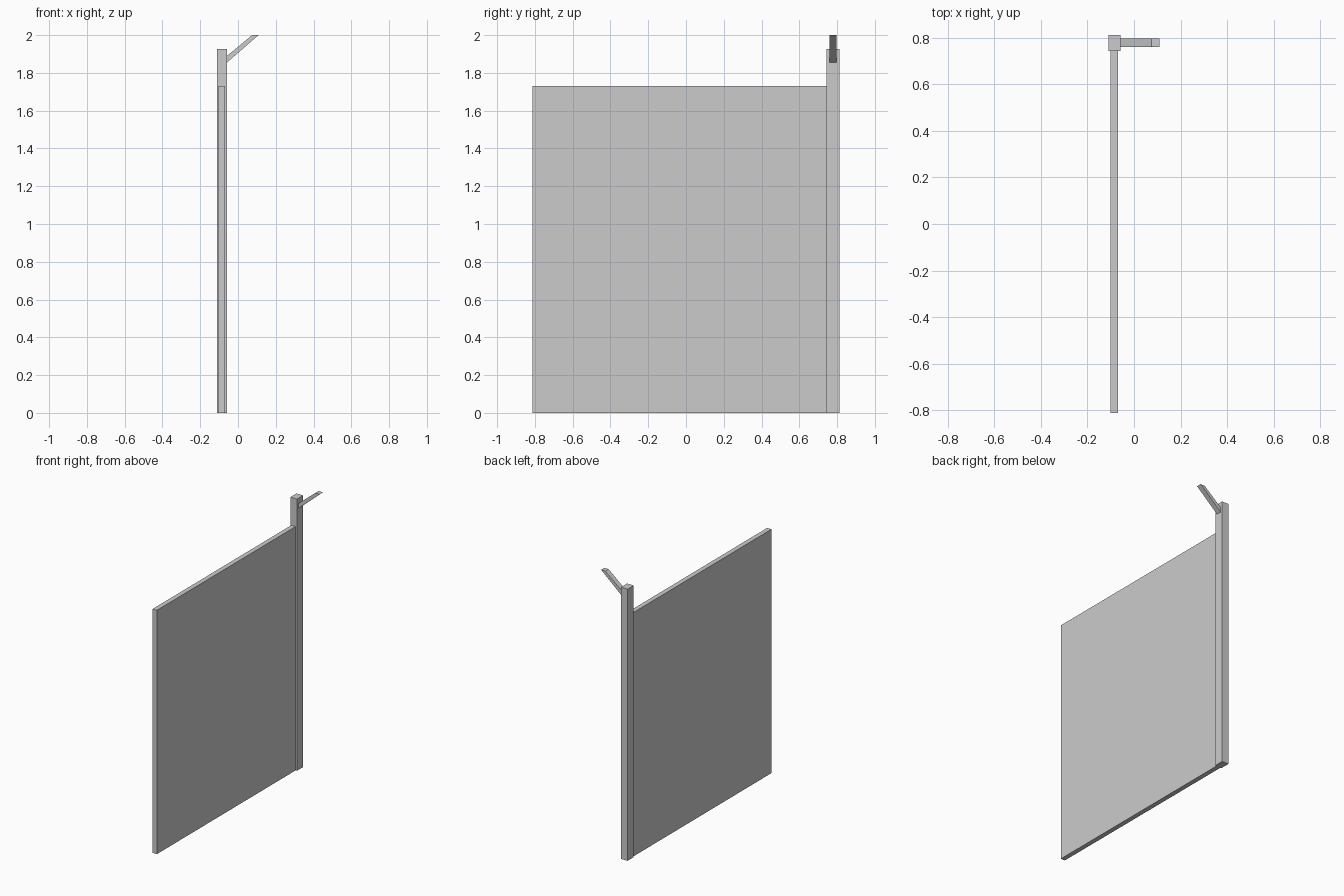
import bpy, bmesh

if "Cube" in bpy.data.objects:
    bpy.data.objects.remove(bpy.data.objects["Cube"])


def extrude_profile(name, profile, y0, y1):
    """Extrude an xz profile along y into a closed solid."""
    bm = bmesh.new()
    face = bm.faces.new([bm.verts.new((x, y0, z)) for x, z in profile])
    ext = bmesh.ops.extrude_face_region(bm, geom=[face])
    verts = [g for g in ext["geom"] if isinstance(g, bmesh.types.BMVert)]
    bmesh.ops.translate(bm, verts=verts, vec=(0, y1 - y0, 0))
    bmesh.ops.recalc_face_normals(bm, faces=bm.faces)
    mesh = bpy.data.meshes.new(name)
    bm.to_mesh(mesh)
    bm.free()
    obj = bpy.data.objects.new(name, mesh)
    bpy.context.collection.objects.link(obj)
    return obj


def rect(x0, x1, z0, z1):
    return [(x0, z0), (x1, z0), (x1, z1), (x0, z1)]


# Thin flat panel, butted against the post
extrude_profile("panel", rect(-0.102, -0.068, 0, 1.73), -0.812, 0.743)

# Upright corner post
extrude_profile("post", rect(-0.11, -0.058, 0, 1.927), 0.743, 0.812)

# Slanted arm with a vertical root and a level tip
extrude_profile("slanted_arm",
                [(-0.058, 1.855), (0.109, 2.0), (0.075, 2.0), (-0.058, 1.89)],
                0.76, 0.796)
